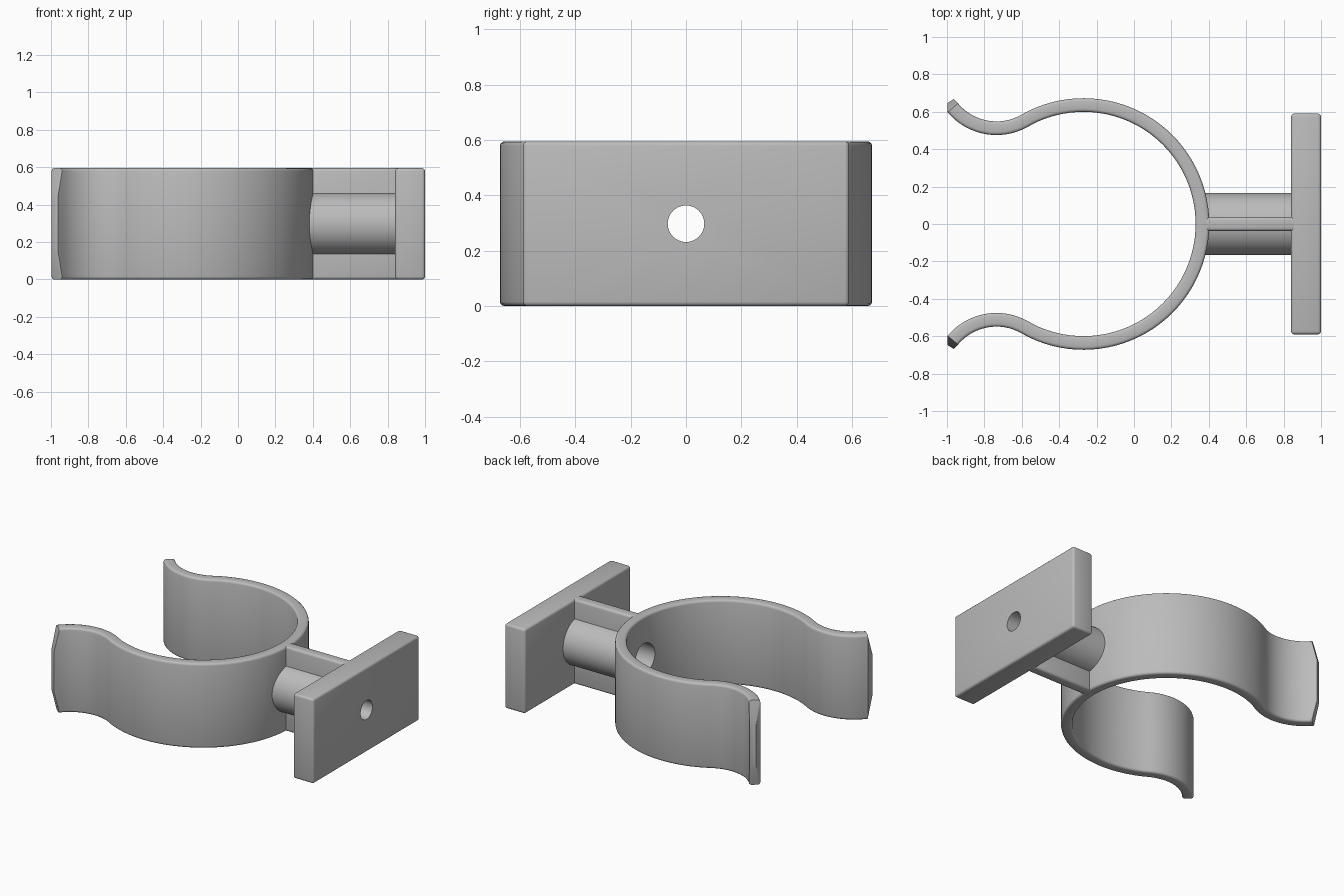
import bpy, bmesh
from math import sin, cos, radians, pi, atan2, hypot
from mathutils import Matrix, Vector

cube = bpy.data.objects.get("Cube")
if cube:
    bpy.data.objects.remove(cube, do_unlink=True)

grey = bpy.data.materials.new("plain grey")
grey.use_nodes = True
GREY = (0.5, 0.5, 0.5, 1)
grey.diffuse_color = GREY
grey.node_tree.nodes["Principled BSDF"].inputs["Base Color"].default_value = GREY

HEIGHT, MID_Z = 0.595, 0.2975
HALF = 0.0365           # half of the clip wall thickness
EDGE = 0.016            # rounding of the edges
RING, RING_R = Vector((-0.27, 0)), 0.636
FLARE_R = 0.305
FLARE = Vector((-0.735, 0.817))


def make_object(name, bm):
    bmesh.ops.recalc_face_normals(bm, faces=bm.faces)
    mesh = bpy.data.meshes.new(name)
    bm.to_mesh(mesh)
    bm.free()
    mesh.materials.append(grey)
    obj = bpy.data.objects.new(name, mesh)
    bpy.context.collection.objects.link(obj)
    return obj


def block(name, x0, x1, half_y):
    bm = bmesh.new()
    bmesh.ops.create_cube(bm, size=1)
    bmesh.ops.scale(bm, vec=(x1 - x0, 2 * half_y, HEIGHT), verts=bm.verts)
    bmesh.ops.translate(bm, vec=((x0 + x1) / 2, 0, MID_Z), verts=bm.verts)
    bmesh.ops.bevel(bm, geom=bm.edges[:], offset=EDGE, segments=3,
                    profile=0.5, affect='EDGES')
    return make_object(name, bm)


def rod(name, x0, x1, radius):
    bm = bmesh.new()
    bmesh.ops.create_cone(bm, cap_ends=True, segments=48, radius1=radius,
                          radius2=radius, depth=x1 - x0)
    bmesh.ops.rotate(bm, matrix=Matrix.Rotation(pi / 2, 3, 'Y'), verts=bm.verts)
    bmesh.ops.translate(bm, vec=((x0 + x1) / 2, 0, MID_Z), verts=bm.verts)
    return make_object(name, bm)


def on_arc(centre, radius, angle):
    return centre + radius * Vector((cos(angle), sin(angle)))


def spring_clip():
    # Each station: inner wall point, outer wall point, half height
    half = []
    tip = radians(213)
    half.append((on_arc(FLARE, 0.314, tip), on_arc(FLARE, 0.272, tip), 0.15))
    start, end = radians(220), 2 * pi + atan2(-FLARE.y, RING.x - FLARE.x)
    for i in range(17):
        a = start + (end - start) * i / 16
        half.append((on_arc(FLARE, FLARE_R + HALF, a),
                     on_arc(FLARE, FLARE_R - HALF, a), MID_Z))
    start = end - pi
    for i in range(1, 33):
        a = start * (1 - i / 32)
        half.append((on_arc(RING, RING_R - HALF, a),
                     on_arc(RING, RING_R + HALF, a), MID_Z))
    flip = lambda p: Vector((p.x, -p.y))
    stations = half + [(flip(p), flip(q), h) for p, q, h in reversed(half[:-1])]

    # Rounded rectangle section swept along the stations
    section = []
    for quarter, (su, sz) in enumerate(((1, 1), (-1, 1), (-1, -1), (1, -1))):
        for k in range(4):
            a = pi / 2 * (quarter + k / 3)
            section.append((su * (HALF - EDGE) + EDGE * cos(a),
                            sz * (MID_Z - EDGE) + EDGE * sin(a)))
    bm = bmesh.new()
    loops = []
    for p, q, h in stations:
        loop = []
        for u, z in section:
            xy = p.lerp(q, 0.5 + u / (2 * HALF))
            loop.append(bm.verts.new((xy.x, xy.y, MID_Z + z * h / MID_Z)))
        loops.append(loop)
    n = len(section)
    for a, b in zip(loops, loops[1:]):
        for i in range(n):
            j = (i + 1) % n
            bm.faces.new((a[i], a[j], b[j], b[i]))
    bm.faces.new(loops[0])
    bm.faces.new(loops[-1])
    return make_object("spring_clip", bm)


clip = spring_clip()
plate = block("mounting_plate", 0.84, 1.0, 0.59)
web = block("support_web", 0.355, 0.87, 0.037)
tube = rod("screw_tube", 0.36, 0.85, 0.166)

# Stepped screw bore: wide through clip and tube, narrow through the plate
wide = rod("wide_bore_cutter", 0.1, 0.835, 0.11)
narrow = rod("narrow_bore_cutter", 0.8, 1.1, 0.066)


def cut(obj, cutters):
    bpy.context.view_layer.objects.active = obj
    for cutter in cutters:
        mod = obj.modifiers.new("bore", 'BOOLEAN')
        mod.operation = 'DIFFERENCE'
        mod.solver = 'EXACT'
        mod.object = cutter
        bpy.ops.object.modifier_apply(modifier=mod.name)


cut(clip, [wide])
cut(plate, [narrow])
cut(web, [wide, narrow])
cut(tube, [wide, narrow])
for cutter in (wide, narrow):
    bpy.data.objects.remove(cutter, do_unlink=True)

for obj in (clip, plate, web, tube):
    bpy.ops.object.select_all(action='DESELECT')
    obj.select_set(True)
    bpy.context.view_layer.objects.active = obj
    bpy.ops.object.shade_smooth_by_angle(angle=radians(35))
